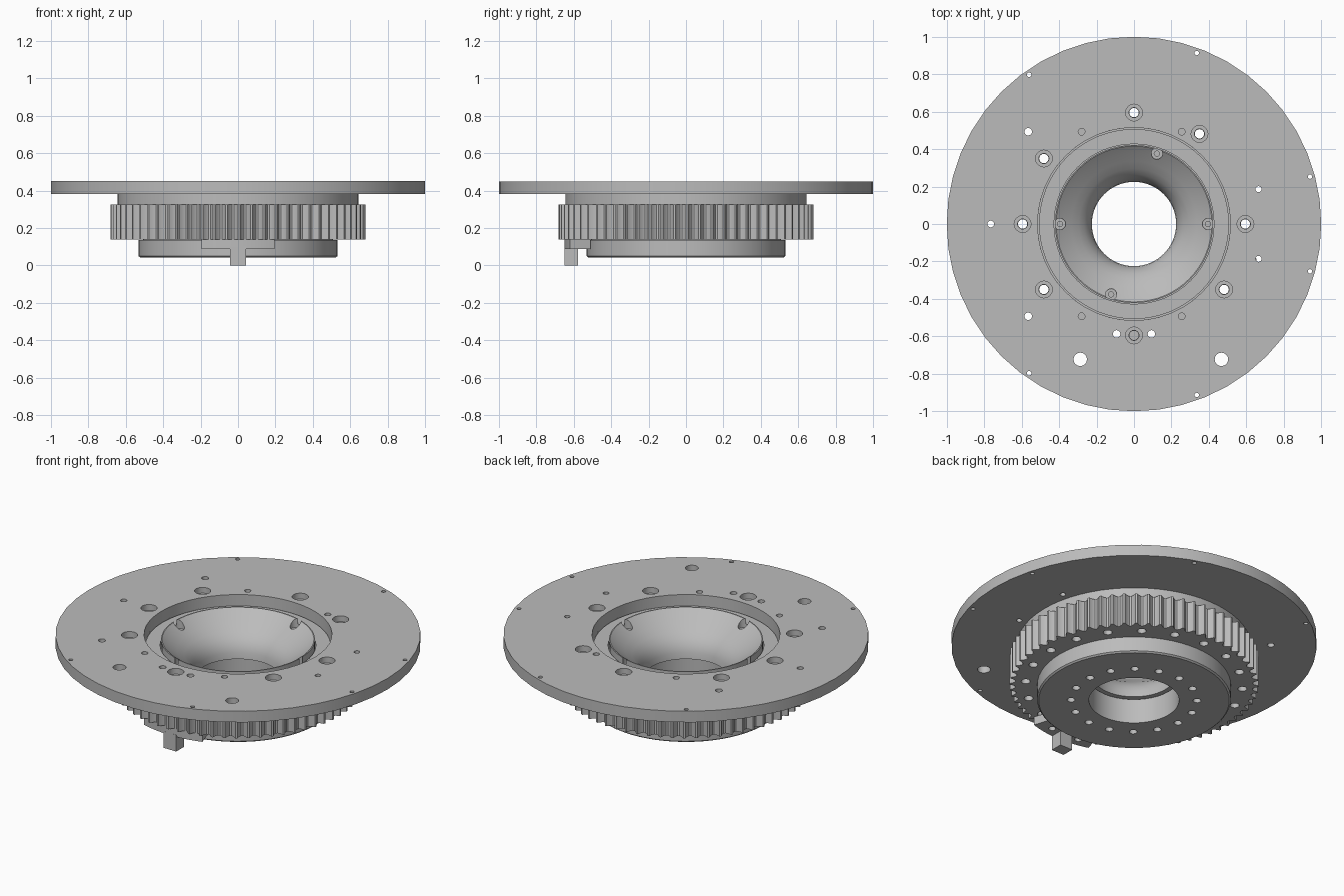
import bpy, bmesh
from math import sin, cos, pi, radians

if "Cube" in bpy.data.objects:
    bpy.data.objects.remove(bpy.data.objects["Cube"])

grey = bpy.data.materials.new("machined grey")
grey.use_nodes = True
grey.diffuse_color = (0.5, 0.5, 0.5, 1)
grey.node_tree.nodes["Principled BSDF"].inputs["Base Color"].default_value = (0.5, 0.5, 0.5, 1)


def add_object(name, bm):
    bmesh.ops.recalc_face_normals(bm, faces=bm.faces)
    mesh = bpy.data.meshes.new(name)
    bm.to_mesh(mesh)
    bm.free()
    mesh.materials.append(grey)
    obj = bpy.data.objects.new(name, mesh)
    bpy.context.collection.objects.link(obj)
    return obj


def activate(obj):
    bpy.ops.object.select_all(action="DESELECT")
    obj.select_set(True)
    bpy.context.view_layer.objects.active = obj


def finish(obj, angle=30):
    activate(obj)
    bpy.ops.object.shade_smooth_by_angle(angle=radians(angle))


def lathe(name, profile, sides, radius=lambda r, i: r):
    """Revolve a closed (r, z) profile; radius() may vary r around the turn."""
    bm = bmesh.new()
    rings = []
    for i in range(sides):
        a = 2 * pi * i / sides
        rings.append([bm.verts.new((radius(r, i) * cos(a), radius(r, i) * sin(a), z))
                      for r, z in profile])
    count = len(profile)
    for i in range(sides):
        here, there = rings[i], rings[(i + 1) % sides]
        for j in range(count):
            k = (j + 1) % count
            bm.faces.new((here[j], there[j], there[k], here[k]))
    return add_object(name, bm)


def prism(name, outline, z0, z1):
    bm = bmesh.new()
    base = bm.faces.new([bm.verts.new((x, y, z0)) for x, y in outline])
    new = bmesh.ops.extrude_face_region(bm, geom=[base])["geom"]
    for v in new:
        if isinstance(v, bmesh.types.BMVert):
            v.co.z = z1
    return add_object(name, bm)


def drill(obj, holes, z0, z1):
    """Cut round holes (x, y, r) between two heights."""
    bm = bmesh.new()
    for x, y, r in holes:
        ring = [bm.verts.new((x + r * cos(pi * i / 8), y + r * sin(pi * i / 8), z0))
                for i in range(16)]
        top = [bm.verts.new((v.co.x, v.co.y, z1)) for v in ring]
        bm.faces.new(ring[::-1])
        bm.faces.new(top)
        for i in range(16):
            k = (i + 1) % 16
            bm.faces.new((ring[i], ring[k], top[k], top[i]))
    cutter = add_object("drill_cutter", bm)
    cutter.hide_render = True
    mod = obj.modifiers.new("holes", "BOOLEAN")
    mod.operation, mod.solver, mod.object = "DIFFERENCE", "EXACT", cutter
    activate(obj)
    bpy.ops.object.modifier_apply(modifier=mod.name)
    bpy.data.objects.remove(cutter)


def circle_of_holes(count, dist, r, start=0):
    return [(dist * cos(2 * pi * i / count + start), dist * sin(2 * pi * i / count + start), r)
            for i in range(count)]


def mirrored(holes):
    return holes + [(x, -y, r) for x, y, r in holes]


def rectangle(r0, r1, z0, z1):
    return [(r0, z0), (r1, z0), (r1, z1), (r0, z1)]


# Mounting screws sit on a shared pitch circle
screw_angles = [0, 54, 90, 144, 180, 216, 270, 324]
screws = [(0.595 * cos(radians(a)), 0.595 * sin(radians(a))) for a in screw_angles]
pins = [(-0.093, -0.587, 0.02), (0.093, -0.587, 0.02)]

# Large top disc
disc = lathe("top_disc", rectangle(0.515, 1.0, 0.383, 0.45), 48)
plain = mirrored([(-0.565, 0.493, 0.02), (-0.28, 0.493, 0.018), (0.255, 0.493, 0.018),
                  (0.665, 0.186, 0.016), (0.335, 0.913, 0.012),
                  (-0.56, 0.797, 0.012), (0.94, 0.253, 0.012)])
plain += [(-0.765, 0, 0.018), (-0.287, -0.723, 0.036), (0.467, -0.723, 0.036)]
drill(disc, plain + pins + [(x, y, 0.027) for x, y in screws], 0.3, 0.5)
drill(disc, [(x, y, 0.045) for x, y in screws], 0.415, 0.5)
finish(disc)

# Spacer ring under the disc
spacer = lathe("spacer_ring", rectangle(0.515, 0.643, 0.325, 0.383), 64)
drill(spacer, circle_of_holes(20, 0.595, 0.025) + pins, 0.3, 0.4)
finish(spacer)

# Toothed pulley with rounded grooves
steps = 6
groove = [0, 0, 0.022, 0.031, 0.031, 0.022]
pulley = lathe("toothed_pulley", rectangle(0.515, 0.682, 0.138, 0.325), 64 * steps,
               lambda r, i: r - groove[i % steps] if r > 0.6 else r)
drill(pulley, circle_of_holes(20, 0.595, 0.025) + pins, 0.1, 0.4)
finish(pulley, 35)

# Lower drum with inner ledge and bottom bolt circle
drum = lathe("lower_drum", [(0.247, 0.042), (0.522, 0.042), (0.531, 0.05), (0.531, 0.137),
                            (0.507, 0.137), (0.507, 0.385), (0.427, 0.385),
                            (0.427, 0.19), (0.247, 0.19)], 64)
drill(drum, circle_of_holes(16, 0.345, 0.022, 0.1), 0.0, 0.1)
finish(drum)

# Flared funnel in the middle
funnel = lathe("funnel", [(0.422, 0.195), (0.422, 0.42), (0.416, 0.42), (0.38, 0.39),
                          (0.335, 0.358), (0.295, 0.328), (0.265, 0.3), (0.243, 0.267),
                          (0.23, 0.232), (0.225, 0.195)], 64)
lugs = [(0.395 * cos(radians(a)), 0.395 * sin(radians(a))) for a in (0, 72, 180, 252)]
drill(funnel, [(x, y, 0.03) for x, y in lugs], 0.365, 0.5)
drill(funnel, [(x, y, 0.014) for x, y in lugs], 0.32, 0.5)
finish(funnel)

# Stop bracket: curved plate with a downward block
angles = [radians(-107.5 + 2.5 * i) for i in range(15)]
outline = [(0.65 * cos(a), 0.65 * sin(a)) for a in angles]
outline += [(0.536 * cos(a), 0.536 * sin(a)) for a in reversed(angles)]
plate = prism("stop_plate", outline, 0.088, 0.138)
drill(plate, pins, 0.05, 0.2)
finish(plate)
prism("stop_block", [(-0.042, -0.65), (0.042, -0.65), (0.042, -0.577), (-0.042, -0.577)], 0, 0.1)
